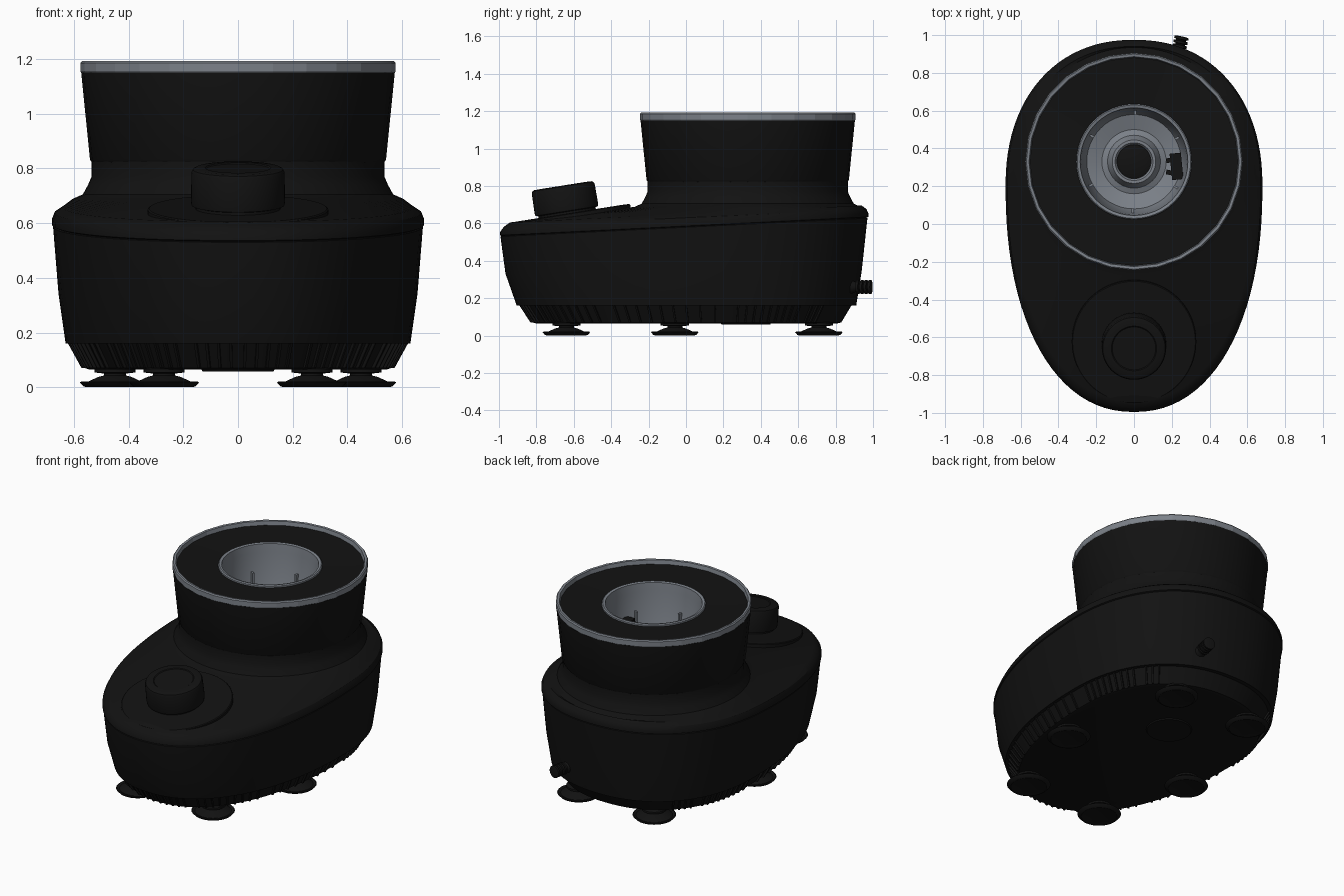
import bpy, bmesh
from math import sin, cos, pi, atan2, radians, copysign
from mathutils import Vector, Matrix

if "Cube" in bpy.data.objects:
    bpy.data.objects.remove(bpy.data.objects["Cube"])


def material(name, rgb):
    m = bpy.data.materials.new(name)
    m.diffuse_color = (*rgb, 1)
    m.use_nodes = True
    m.node_tree.nodes["Principled BSDF"].inputs["Base Color"].default_value = m.diffuse_color
    return m


BLACK = material("black_plastic", (0.006, 0.006, 0.006))
GREY = material("grey_metal", (0.2, 0.22, 0.25))
TOWER_Y = 0.33


def finish(bm, name, mat, loc=(0, 0, 0), rot=(0, 0, 0), angle=32):
    bmesh.ops.recalc_face_normals(bm, faces=bm.faces)
    me = bpy.data.meshes.new(name)
    bm.to_mesh(me)
    bm.free()
    ob = bpy.data.objects.new(name, me)
    bpy.context.collection.objects.link(ob)
    ob.location, ob.rotation_euler = loc, rot
    me.materials.append(mat)
    bpy.ops.object.select_all(action='DESELECT')
    ob.select_set(True)
    bpy.context.view_layer.objects.active = ob
    bpy.ops.object.shade_smooth_by_angle(angle=radians(angle))
    return ob


def loft(name, rings, mat, closed=False, **kw):
    """Skin equal-length rings; cap the ends unless the profile is closed."""
    bm = bmesh.new()
    vs = [[bm.verts.new(p) for p in r] for r in rings]
    n = len(vs[0])
    pairs = list(zip(vs, vs[1:])) + ([(vs[-1], vs[0])] if closed else [])
    for a, b in pairs:
        for i in range(n):
            j = (i + 1) % n
            bm.faces.new((a[i], a[j], b[j], b[i]))
    if not closed:
        bm.faces.new(vs[0])
        bm.faces.new(vs[-1])
    return finish(bm, name, mat, **kw)


def lathe(name, profile, mat, n=48, **kw):
    rings = [[(r * cos(2 * pi * i / n), r * sin(2 * pi * i / n), z) for i in range(n)]
             for r, z in profile]
    return loft(name, rings, mat, **kw)


def boxes(name, items, mat):
    """items: (centre, size, z rotation)"""
    bm = bmesh.new()
    for c, s, a in items:
        bmesh.ops.create_cube(bm, size=1, matrix=Matrix.Translation(c)
                              @ Matrix.Rotation(a, 4, 'Z') @ Matrix.Diagonal((*s, 1)))
    return finish(bm, name, mat)


def egg_point(t, hw, front, back, z, slope=0, yc=0.2):
    """Point on the egg-shaped outline, widest at yc."""
    e = 2 / 2.2
    x = hw * copysign(abs(cos(t)) ** e, cos(t))
    y = yc + copysign(abs(sin(t)) ** e, sin(t)) * (back - yc if sin(t) > 0 else yc - front)
    return Vector((x, y, z + slope * y))


N = 96
TS = [2 * pi * i / N for i in range(N)]


def egg(*a):
    return [egg_point(t, *a) for t in TS]


# main housing: egg outline rising to a round collar
shell = [egg(.61, -.88, .885, .16), egg(.63, -.905, .91, .16),
         egg(.656, -.965, .94, .34, .01), egg(.676, -.992, .97, .579, .05),
         egg(.671, -.986, .965, .582, .05), egg(.68, -.995, .975, .586, .05),
         egg(.68, -.993, .975, .605, .05), egg(.67, -.972, .965, .63, .048),
         egg(.64, -.94, .94, .65, .048)]
dirs = [atan2(p.y - TOWER_Y, p.x) for p in shell[-1]]
for r, z in ((.605, .688), (.567, .705), (.548, .74), (.535, .77), (.535, .825)):
    shell.append([(r * cos(a), TOWER_Y + r * sin(a), z) for a in dirs])
loft("housing", shell, BLACK)

# base tray under the housing
LOW, HIGH = (.56, -.82, .83, .07), (.615, -.885, .89, .17)
loft("base_tray", [egg(.545, -.8, .81, .065), egg(*LOW), egg(*HIGH)], BLACK)

# vent fins around the tray
bm = bmesh.new()
for k in range(100):
    t = 2 * pi * (k + .5) / 100
    if .9 < t < pi - .9 or k % 10 == 0:
        continue
    quad = []
    for ring in (LOW, HIGH):
        p = egg_point(t, *ring)
        tan = (egg_point(t + .01, *ring) - egg_point(t - .01, *ring)).normalized()
        out = Vector((tan.y, -tan.x, 0))
        quad.append([bm.verts.new(p + tan * a * .005 + out * b)
                     for a, b in ((-1, -.01), (1, -.01), (1, .012), (-1, .012))])
    a, b = quad
    for i in range(4):
        j = (i + 1) % 4
        bm.faces.new((a[i], a[j], b[j], b[i]))
    bm.faces.new(a)
    bm.faces.new(b)
finish(bm, "vent_fins", BLACK)

# underside cover plates
lathe("underside_cover", [(.13, .058), (.14, .075)], BLACK, loc=(0, .32, 0))

# tower with a deck and a central opening
lathe("tower", [(.5, .80), (.53, .815), (.541, .832), (.573, 1.15), (.555, 1.152),
                (.552, 1.165), (.30, 1.158), (.30, .80)],
      BLACK, n=36, closed=True, loc=(0, TOWER_Y, 0))
lathe("tower_rim", [(.573, 1.15), (.576, 1.155), (.576, 1.185), (.57, 1.192),
                    (.556, 1.19), (.55, 1.16)],
      GREY, n=28, closed=True, loc=(0, TOWER_Y, 0), angle=10)

# metal cup with a hub in the floor
lathe("cup", [(.305, 1.13), (.306, 1.168), (.30, 1.174), (.285, 1.17), (.28, 1.12),
              (.265, .92), (.25, .875), (.17, .85), (.14, .862), (.122, .90),
              (.115, .915), (.10, .915), (.09, .90), (.088, .82), (.27, .82), (.29, .92)],
      GREY, closed=True, loc=(0, TOWER_Y, 0))
lathe("spindle", [(.09, .80), (.09, .875), (.06, .885)], BLACK, n=32, loc=(0, TOWER_Y, 0))
posts = []
for k in range(6):
    a = 2 * pi * k / 6 + .5
    posts.append(((.262 * cos(a), TOWER_Y + .262 * sin(a), .94), (.03, .012, .13), a))
boxes("cup_ribs", posts, GREY)
boxes("cup_catch", [((.225, .305, .95), (.06, .14, .06), .1),
                    ((.20, .34, .95), (.06, .025, .05), .2),
                    ((.20, .27, .95), (.06, .025, .05), -.2)], BLACK)

# tilted control panel and knob
TILT = radians(9)
lathe("control_panel", [(.33, -.05), (.33, -.004), (.325, 0), (.27, .001)], BLACK,
      n=64, loc=(0, -.625, .653), rot=(TILT, 0, 0))
lathe("control_knob", [(.155, -.03), (.155, .012), (.17, .016), (.172, .03), (.17, .138),
                       (.165, .148), (.155, .153), (.12, .154), (.115, .15)], BLACK,
      loc=(0, -.635, .65), rot=(TILT, 0, 0))

# suction feet
for i, (x, y) in enumerate(((.27, -.64), (.45, -.06), (.27, .71))):
    for side in (-1, 1):
        lathe(f"suction_foot_{2 * i + (side > 0)}",
              [(.05, .012), (.105, 0), (.115, .004), (.128, .018), (.122, .021), (.108, .016),
               (.06, .038), (.04, .043), (.04, .05), (.075, .054), (.075, .066), (.05, .075)],
              BLACK, n=32, loc=(side * x, y, 0))

# power cord strain relief with ridges, at the back
relief = [(.045, 0)]
for k in range(4):
    z = .05 + k * .022
    relief += [(.026, z), (.038, z + .003), (.038, z + .015), (.026, z + .018)]
lathe("cord_relief", relief, BLACK, n=20, loc=(.225, .862, .26),
      rot=(radians(-90), 0, radians(-12)))
